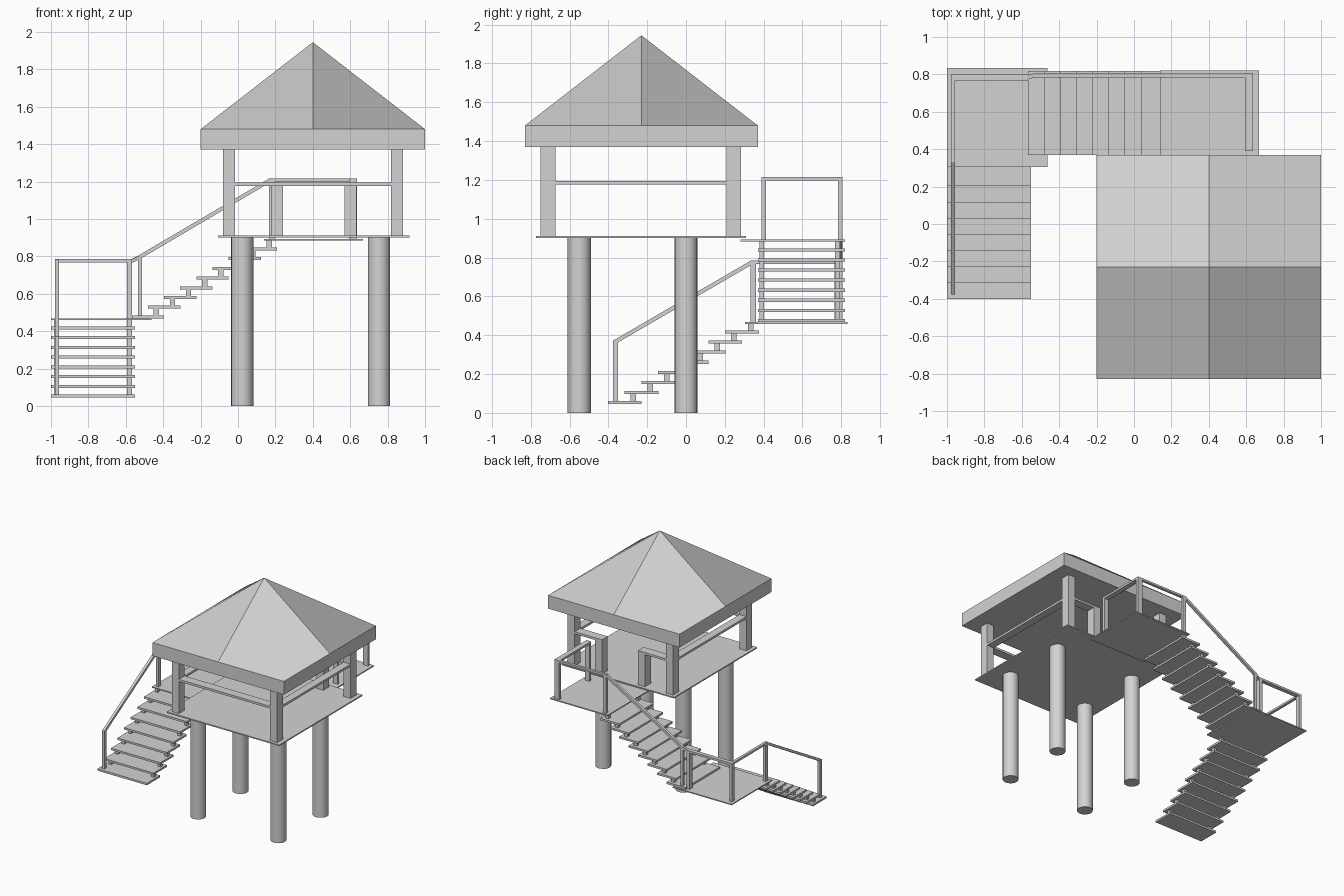
import bpy, math
from mathutils import Vector

if "Cube" in bpy.data.objects:
    bpy.data.objects.remove(bpy.data.objects["Cube"])

grey = bpy.data.materials.new("plain grey")
grey.diffuse_color = (0.65, 0.65, 0.65, 1)
grey.use_nodes = True
grey.node_tree.nodes["Principled BSDF"].inputs["Base Color"].default_value = grey.diffuse_color


def mesh_object(name, verts, faces):
    me = bpy.data.meshes.new(name)
    me.from_pydata(verts, [], faces)
    me.update()
    ob = bpy.data.objects.new(name, me)
    bpy.context.collection.objects.link(ob)
    me.materials.append(grey)
    return ob


BOX_FACES = [(0, 1, 3, 2), (4, 6, 7, 5), (0, 4, 5, 1), (2, 3, 7, 6), (0, 2, 6, 4), (1, 5, 7, 3)]


def box(name, x0, x1, y0, y1, z0, z1):
    return mesh_object(name, [(x, y, z) for x in (x0, x1) for y in (y0, y1) for z in (z0, z1)], BOX_FACES)


def post(name, x, y, wx, wy, z0, z1):
    return box(name, x - wx / 2, x + wx / 2, y - wy / 2, y + wy / 2, z0, z1)


def sloped_rail(name, p, q, width, height):
    """Bar from p to q with vertical ends; p and q lie on its top line."""
    p, q = Vector(p), Vector(q)
    side = (q - p).cross(Vector((0, 0, 1))).normalized() * width / 2
    down = Vector((0, 0, -height))
    verts = [c - s + d for c in (p, q) for s in (side, -side) for d in (down, Vector())]
    return mesh_object(name, verts, BOX_FACES)


# roof: square fascia with a pyramid split at the edge middles
CX, CY, R = 0.4, -0.23, 0.6
ring = [(1, 1), (0, 1), (-1, 1), (-1, 0), (-1, -1), (0, -1), (1, -1), (1, 0)]
verts = [(CX, CY, 1.945)]
verts += [(CX + a * R, CY + b * R, z) for z in (1.48, 1.37) for a, b in ring]
faces = [(0, (i - 1) % 8 + 1, i + 1, i + 2) for i in range(0, 8, 2)]
faces += [(1 + i, 9 + i, 9 + (i + 2) % 8, 1 + (i + 2) % 8, 2 + i) for i in range(0, 8, 2)]
faces += [(15, 13, 11, 9)]
mesh_object("roof", verts, faces)

# cabin floor and stilts
box("cabin_floor", -0.108, 0.917, -0.773, 0.31, 0.902, 0.912)
for x in (0.022, 0.754):
    for y in (-0.55, 0.0):
        bpy.ops.mesh.primitive_cylinder_add(vertices=16, radius=0.06, depth=0.902, location=(x, y, 0.451))
        bpy.context.object.name = "stilt"
        bpy.context.object.data.materials.append(grey)
        bpy.ops.object.shade_smooth_by_angle(angle=math.radians(40))

# cabin corner posts
PX, PY, WX, WY = (-0.048, 0.85), (-0.711, 0.245), 0.064, 0.075
for x in PX:
    for y in PY:
        post("corner_post", x, y, WX, WY, 0.912, 1.37)

# cabin rails, with a doorway at the back
RZ = (1.176, 1.194)
hx, hy = WX / 2, WY / 2
box("front_rail", PX[0] + hx, PX[1] - hx, PY[0] - hy, PY[0] + hy, *RZ)
for x in PX:
    box("side_rail", x - hx, x + hx, PY[0] + hy, PY[1] - hy, *RZ)
for inner, x0, x1 in ((0.208, PX[0] + hx, 0.24), (0.601, 0.569, PX[1] - hx)):
    post("door_post", inner, PY[1], WX, WY, 0.912, RZ[0])
    box("back_rail", x0, x1, PY[1] - hy, PY[1] + hy, *RZ)

# landings
box("upper_landing", 0.14, 0.667, 0.28, 0.82, 0.884, 0.893)
box("lower_landing", -1.0, -0.462, 0.305, 0.833, 0.459, 0.468)

# stairs: eight treads per flight, two small blocks under each next step
STEP, RISE, DEPTH, THICK = 0.0863, 0.052, 0.173, 0.016
for i in range(8):
    y, z = -0.402 + STEP * i, 0.045 + RISE * i
    box("lower_tread", -1.0, -0.55, y, y + DEPTH, z, z + THICK)
    top = z + RISE if i < 7 else 0.459
    for bx in (-0.97, -0.58):
        post("lower_step_block", bx, y + 0.131, 0.025, 0.028, z + THICK, top)

    x, z = -0.568 + STEP * i, 0.468 + RISE * i
    box("upper_tread", x, x + DEPTH, 0.37, 0.818, z, z + THICK)
    top = z + RISE if i < 7 else 0.884
    for by in (0.39, 0.78):
        post("upper_step_block", x + 0.131, by, 0.028, 0.025, z + THICK, top)

# lower handrail
LX, LY = -0.967, 0.783
A, B = 0.022, 0.034
post("lower_rail_post", LX, -0.363, A, 0.026, 0.06, 0.368)
post("lower_rail_post", LX, 0.346, A, 0.03, 0.468, 0.768)
post("lower_rail_post", LX, LY, A, B, 0.468, 0.768)
post("lower_rail_post", -0.58, LY, 0.027, B, 0.468, 0.768)
sloped_rail("lower_sloped_rail", (LX, -0.376, 0.372), (LX, 0.335, 0.785), A, 0.024)
box("lower_landing_rail", LX - A / 2, LX + A / 2, 0.331, LY + B / 2, 0.768, 0.785)
box("lower_landing_rail", LX + A / 2, -0.567, LY - B / 2, LY + B / 2, 0.768, 0.785)

# short link between the two handrails
sloped_rail("rail_link", (-0.57, 0.785, 0.785), (-0.53, 0.794, 0.803), 0.022, 0.02)

# upper handrail
UY, UX = 0.795, 0.615
post("upper_rail_post", -0.524, UY, 0.022, A, 0.484, 0.8)
post("upper_rail_post", 0.18, UY, 0.03, A, 0.893, 1.198)
post("upper_rail_post", UX, UY, 0.042, A, 0.893, 1.198)
post("upper_rail_post", UX, 0.4, 0.042, A, 0.893, 1.198)
sloped_rail("upper_sloped_rail", (-0.535, UY, 0.803), (0.165, UY, 1.215), A, 0.024)
box("upper_landing_rail", 0.163, UX + 0.021, UY - A / 2, UY + A / 2, 1.198, 1.215)
box("upper_landing_rail", UX - 0.021, UX + 0.021, 0.389, UY - A / 2, 1.198, 1.215)
